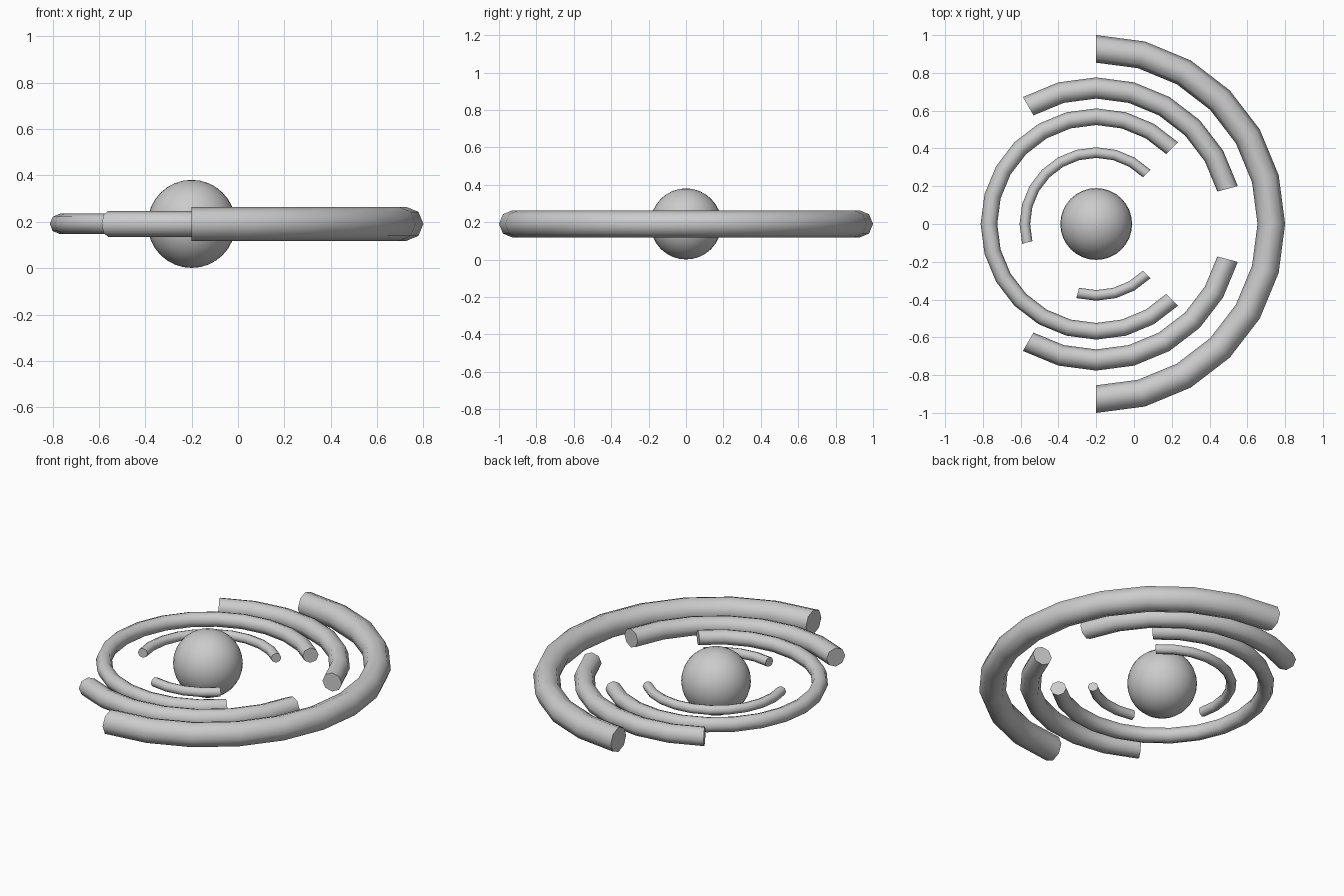
import bpy, bmesh
from math import radians, sin, cos, pi
from mathutils import Vector

if "Cube" in bpy.data.objects:
    bpy.data.objects.remove(bpy.data.objects["Cube"])

CENTRE = Vector((-0.2, 0, 0.191))
SIDES = 8      # sides of the tube section
STEP = 15      # degrees per segment


def finish(obj):
    bpy.context.view_layer.objects.active = obj
    obj.select_set(True)
    bpy.ops.object.shade_smooth_by_angle(angle=radians(60))
    obj.select_set(False)


# Arc-shaped tube around the centre with flat end caps
def arc(name, major, minor, start, end):
    bm = bmesh.new()
    rings = []
    for deg in range(start, end + 1, STEP):
        a = radians(deg)
        ring = []
        for i in range(SIDES):
            t = 2 * pi * i / SIDES
            r = major + minor * cos(t)
            ring.append(bm.verts.new((r * cos(a), r * sin(a), minor * sin(t))))
        rings.append(ring)
    for p, q in zip(rings, rings[1:]):
        for i in range(SIDES):
            j = (i + 1) % SIDES
            bm.faces.new((p[i], q[i], q[j], p[j]))
    bm.faces.new(rings[0])
    bm.faces.new(rings[-1][::-1])
    bmesh.ops.recalc_face_normals(bm, faces=bm.faces)
    mesh = bpy.data.meshes.new(name)
    bm.to_mesh(mesh)
    bm.free()
    obj = bpy.data.objects.new(name, mesh)
    obj.location = CENTRE
    bpy.context.collection.objects.link(obj)
    finish(obj)


# Central ball
bpy.ops.mesh.primitive_uv_sphere_add(segments=32, ring_count=16, radius=0.19, location=CENTRE)
ball = bpy.context.object
ball.name = "central_ball"
finish(ball)

# Rings from the outside in, thinner towards the ball
arc("outer_arc", 0.927, 0.073, -90, 90)
arc("second_arc_back", 0.72, 0.056, 15, 120)
arc("second_arc_front", 0.72, 0.056, 240, 345)
arc("third_arc", 0.568, 0.044, 45, 315)
arc("inner_arc_long", 0.378, 0.028, 45, 195)
arc("inner_arc_short", 0.378, 0.028, 255, 315)
